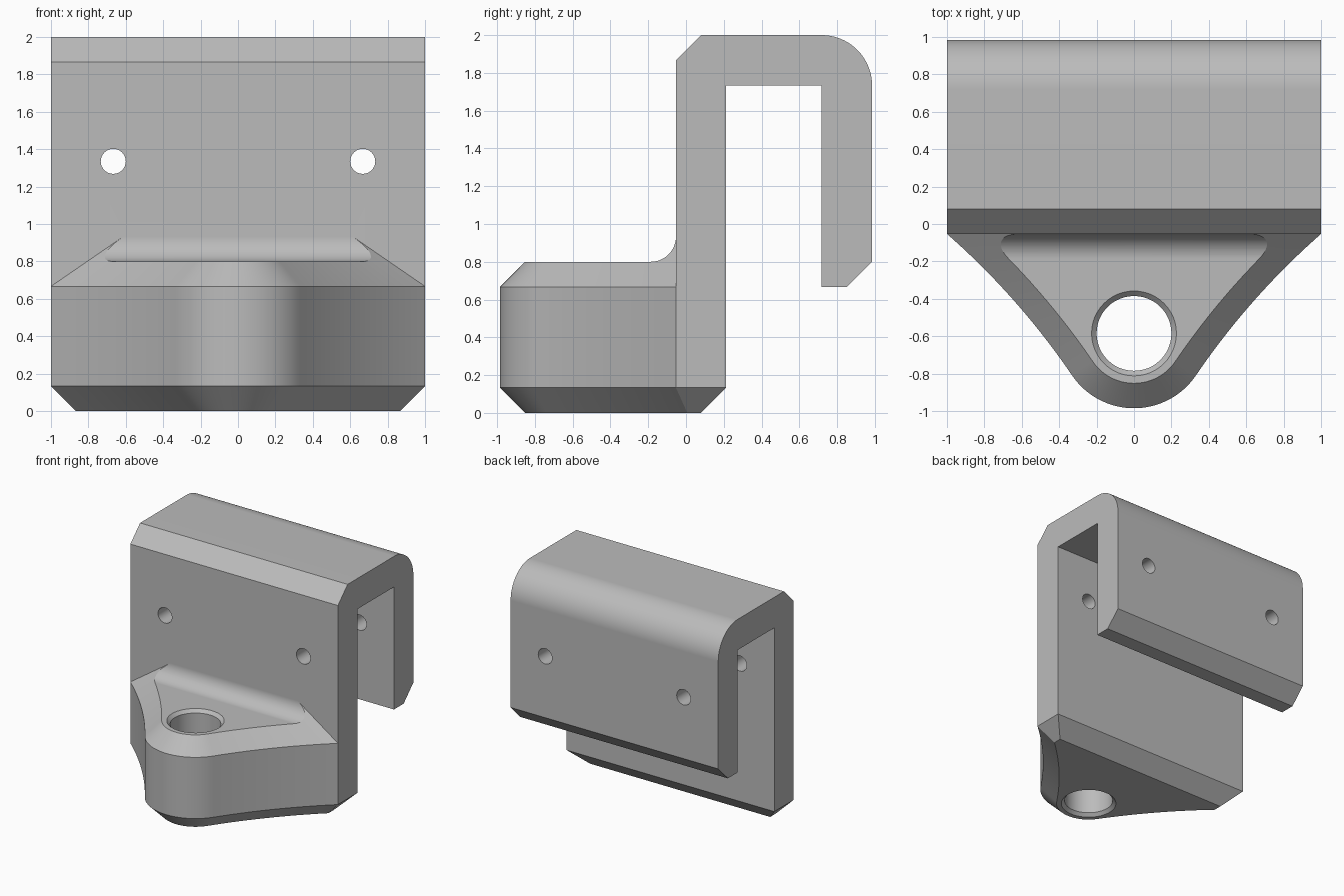
import bpy, bmesh
from math import pi, cos, sin, atan2, acos, asin, sqrt
from mathutils import Vector

cube = bpy.data.objects.get("Cube")
if cube:
    bpy.data.objects.remove(cube, do_unlink=True)

grey = bpy.data.materials.new("plain grey")
grey.use_nodes = True
grey.diffuse_color = (0.5, 0.5, 0.5, 1)
grey.node_tree.nodes["Principled BSDF"].inputs["Base Color"].default_value = (0.5, 0.5, 0.5, 1)

C = 0.1333                      # chamfer size
FRONT, BACK = -0.053, 0.213     # faces of the front plate
REAR = 0.985                    # outer face of the rear leg
NOSE = Vector((0, -0.585))      # eye centre of the lug
NOSE_R, SIDE_R = 0.4, 4.0


def loft(name, rings):
    """Closed solid through rings of equal point count."""
    bm = bmesh.new()
    loops = [[bm.verts.new(p) for p in ring] for ring in rings]
    n = len(loops[0])
    for a, b in zip(loops, loops[1:]):
        for i in range(n):
            j = (i + 1) % n
            bm.faces.new((a[i], a[j], b[j], b[i]))
    bm.faces.new(loops[0][::-1])
    bm.faces.new(loops[-1])
    bmesh.ops.recalc_face_normals(bm, faces=bm.faces)
    mesh = bpy.data.meshes.new(name)
    bm.to_mesh(mesh)
    bm.free()
    mesh.materials.append(grey)
    ob = bpy.data.objects.new(name, mesh)
    bpy.context.collection.objects.link(ob)
    return ob


def extrude_x(name, profile, half):
    return loft(name, [[(x, y, z) for y, z in profile] for x in (-half, half)])


def arc(cx, cy, r, a, b, n):
    return [(cx + r * cos(a + (b - a) * i / n), cy + r * sin(a + (b - a) * i / n))
            for i in range(n + 1)]


def combine(target, other, operation):
    bpy.context.view_layer.objects.active = target
    mod = target.modifiers.new(operation, 'BOOLEAN')
    mod.operation, mod.object, mod.solver = operation, other, 'EXACT'
    bpy.ops.object.modifier_apply(modifier=mod.name)
    bpy.data.objects.remove(other, do_unlink=True)


# Centre of the concave side arc: touches the nose circle and the plate corner
corner = Vector((1, FRONT))
span = corner - NOSE
d = span.length
along = ((NOSE_R + SIDE_R) ** 2 - SIDE_R ** 2 + d * d) / (2 * d)
across = sqrt((NOSE_R + SIDE_R) ** 2 - along ** 2)
u = span / d
SIDE = NOSE + u * along + Vector((u.y, -u.x)) * across
tangent = atan2(SIDE.y - NOSE.y, SIDE.x - NOSE.x)


def lug_ring(z, inset, above):
    """Lug and plate outline, inset; above the foot it ends at the plate face."""
    r = SIDE_R + inset
    start = tangent + pi
    if above:
        end = pi - asin((FRONT - SIDE.y) / r)
    else:
        end = acos((1 - inset - SIDE.x) / r)
    nose = arc(NOSE.x, NOSE.y, NOSE_R - inset, -pi / 2, tangent, 16)
    side = arc(SIDE.x, SIDE.y, r, start, end, 20)
    half = nose + side[1:] + [(1 - inset, BACK - inset * (0.5 if above else 1))]
    mirrored = [(-x, y) for x, y in half[:0:-1]]
    return [(x, y, z) for x, y in half + mirrored]


# Lug with chamfered foot and sloping shoulders
LUG_TOP = 0.8
SHOULDER = LUG_TOP - C
lug = loft("lug", [lug_ring(0, C, False), lug_ring(C, 0, False),
                   lug_ring(SHOULDER, 0, True), lug_ring(SHOULDER + 0.29, 0.29, True)])

# Flat lug top with a fillet up to the plate
top_profile = ([(0.5, -0.1), (-1.2, -0.1), (-1.2, LUG_TOP)]
               + arc(FRONT - C, LUG_TOP + C, C, -pi / 2, 0, 12)
               + [(0.5, LUG_TOP + C)])
combine(lug, extrude_x("lug_limit", top_profile, 1.2), 'INTERSECT')

# Hook: front plate, bridge with rounded shoulder, rear leg
INNER = 2 - 2 * C
hook_profile = ([(FRONT, C), (BACK, C), (BACK, INNER), (REAR - 2 * C, INNER),
                 (REAR - 2 * C, SHOULDER), (REAR - C, SHOULDER), (REAR, LUG_TOP)]
                + arc(REAR - 2 * C, INNER, 2 * C, 0, pi / 2, 20)
                + [(FRONT + C, 2), (FRONT, 2 - C)])
bracket = extrude_x("hook_bracket", hook_profile, 1)
combine(bracket, lug, 'UNION')

# Countersunk eye through the lug
eye = [[(x, y, z) for x, y in arc(NOSE.x, NOSE.y, r, 0, 2 * pi, 48)[:-1]]
       for z, r in ((-0.05, 0.277), (0.027, 0.2), (LUG_TOP - 0.027, 0.2), (LUG_TOP + 0.05, 0.277))]
combine(bracket, loft("eye_cutter", eye), 'DIFFERENCE')

# Screw holes through both legs
for side in (-1, 1):
    hole = [[(x, y, z) for x, z in arc(side * 0.667, 1.335, 0.067, 0, 2 * pi, 32)[:-1]]
            for y in (-0.5, 1.5)]
    combine(bracket, loft("screw_cutter", hole), 'DIFFERENCE')

# Smooth curves, crisp edges
bpy.ops.object.select_all(action='DESELECT')
bracket.select_set(True)
bpy.context.view_layer.objects.active = bracket
bpy.ops.object.shade_smooth_by_angle(angle=pi / 7)
weighted = bracket.modifiers.new("even_shading", 'WEIGHTED_NORMAL')
weighted.keep_sharp = True
